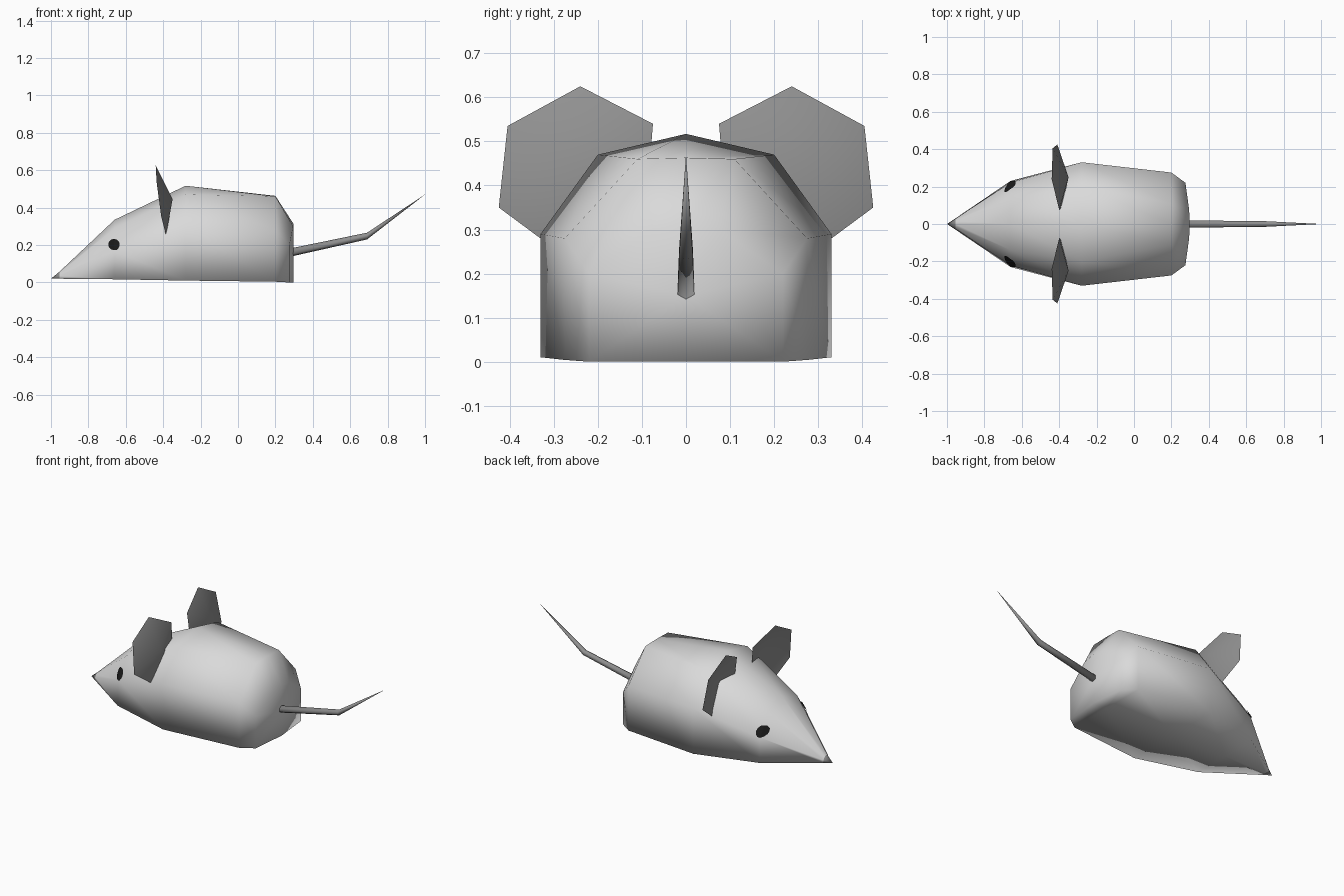
import bpy, bmesh, math
from mathutils import Vector
from mathutils.bvhtree import BVHTree

if "Cube" in bpy.data.objects:
    bpy.data.objects.remove(bpy.data.objects["Cube"])


def material(name, v):
    m = bpy.data.materials.new(name)
    m.diffuse_color = (v, v, v, 1)
    m.use_nodes = True
    m.node_tree.nodes["Principled BSDF"].inputs["Base Color"].default_value = m.diffuse_color
    return m


LIGHT = material("light_grey", 0.70)
DARK = material("dark_grey", 0.28)
BLACK = material("black", 0.01)


def make(name, bm, mats, smooth=True, fix=True):
    if fix:
        bmesh.ops.recalc_face_normals(bm, faces=bm.faces)
    me = bpy.data.meshes.new(name)
    bm.to_mesh(me)
    for m in mats:
        me.materials.append(m)
    for p in me.polygons:
        p.use_smooth = smooth
    ob = bpy.data.objects.new(name, me)
    bpy.context.collection.objects.link(ob)
    return ob


def loft(rings, start, end):
    """Skin closed rings of points and close both ends with fans."""
    bm = bmesh.new()
    vr = [[bm.verts.new(p) for p in r] for r in rings]
    n = len(vr[0])
    for a, b in zip(vr, vr[1:]):
        for i in range(n):
            j = (i + 1) % n
            bm.faces.new((a[i], a[j], b[j], b[i]))
    for ring, tip in ((vr[0], start), (vr[-1], end)):
        t = bm.verts.new(tip)
        for i in range(n):
            bm.faces.new((ring[i], ring[(i + 1) % n], t))
    return bm


def body_ring(bottom, side, upper, top):
    """Half profile from bottom edge to ridge, mirrored across y."""
    half = [bottom, side, upper]
    mid = (top[0], 0, bottom[2])
    return [mid] + half + [top] + [(x, -y, z) for x, y, z in reversed(half)]


# Body: rings from nose to rear
rings = [
    body_ring((-.955, .03, .02), (-.955, .026, .035), (-.955, .015, .05), (-.955, 0, .057)),
    body_ring((-.66, .23, .017), (-.66, .222, .17), (-.66, .14, .29), (-.66, 0, .335)),
    body_ring((-.28, .33, .01), (-.28, .33, .29), (-.28, .2, .47), (-.28, 0, .517)),
    body_ring((.2, .275, .004), (.2, .275, .28), (.2, .11, .46), (.2, 0, .463)),
    body_ring((.275, .22, 0), (.275, .22, .2), (.295, .075, .3), (.297, 0, .313)),
]
bm = loft(rings, (-1, 0, .02), (.297, 0, .15))
for f in bm.faces:  # nose tip colour
    f.material_index = 1 if f.calc_center_median().x < -.955 else 0
body = make("body", bm, [LIGHT, DARK])
bm.normal_update()
tree = BVHTree.FromBMesh(bm)

# Tail: tapered six-sided tube with one bend
def tail_ring(x, z, r):
    return [(x, r * math.sin(k * math.pi / 3), z + r * math.cos(k * math.pi / 3)) for k in range(6)]

make("tail", loft([tail_ring(.28, .16, .022), tail_ring(.69, .248, .018)],
                  (.28, 0, .16), (1, 0, .47)), [DARK])

# Ears: cupped hexagons, and eyes: thin discs laid on the head
EAR = [(-.44, .24, .625), (-.435, .405, .535), (-.41, .425, .35),
       (-.385, .29, .25), (-.385, .09, .35), (-.40, .075, .54)]
for s, label in ((1, "left"), (-1, "right")):
    bm = bmesh.new()
    rim = [bm.verts.new((x, s * y, z)) for x, y, z in EAR]
    c = bm.verts.new((-.35, s * .25, .445))
    for i in range(6):
        bm.faces.new((rim[i], rim[(i + 1) % 6], c)[::-s])
    make("ear_" + label, bm, [DARK], fix=False)

    def on_head(x, z):
        loc, nor, _, _ = tree.ray_cast(Vector((x, s, z)), Vector((0, -s, 0)))
        return loc + nor * .006

    bm = bmesh.new()
    c = bm.verts.new(on_head(-.66, .2))
    loops = [[bm.verts.new(on_head(-.66 + r * math.cos(k * math.pi / 6), .2 + r * math.sin(k * math.pi / 6)))
              for k in range(12)] for r in (.015, .03)]
    for i in range(12):
        j = (i + 1) % 12
        bm.faces.new((c, loops[0][i], loops[0][j])[::-s])
        bm.faces.new((loops[0][i], loops[1][i], loops[1][j], loops[0][j])[::-s])
    make("eye_" + label, bm, [BLACK], smooth=False, fix=False)
